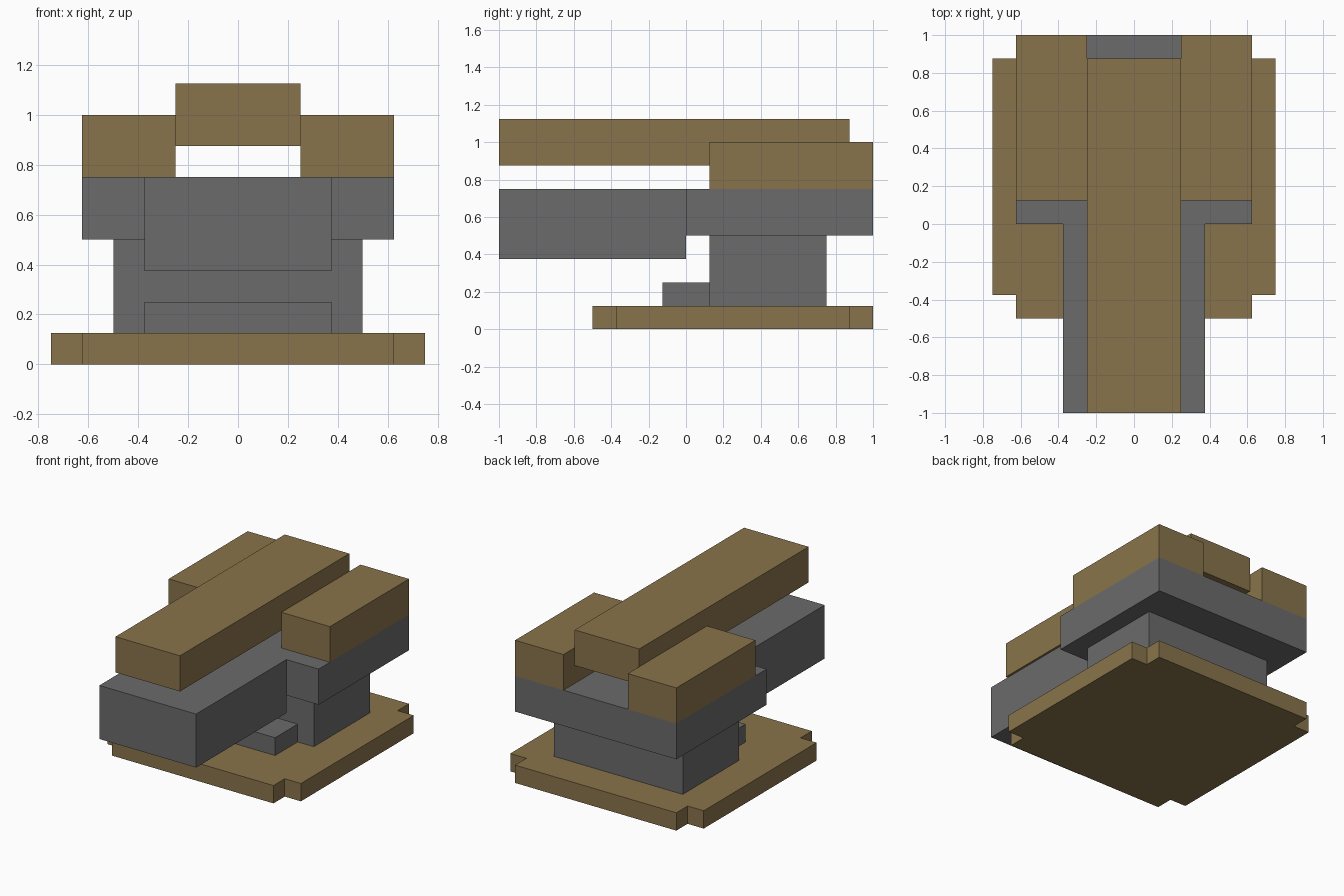
import bpy
import bmesh

if "Cube" in bpy.data.objects:
    bpy.data.objects.remove(bpy.data.objects["Cube"])


def material(name, color):
    m = bpy.data.materials.new(name)
    m.diffuse_color = (*color, 1.0)
    m.use_nodes = True
    m.node_tree.nodes["Principled BSDF"].inputs["Base Color"].default_value = m.diffuse_color
    return m


BRASS = material("dull_brass", (0.25, 0.175, 0.07))
GREY = material("steel_grey", (0.147, 0.147, 0.147))


def prism(name, outline, z0, z1, mat):
    """Extrude a counter-clockwise xy outline from z0 to z1."""
    bm = bmesh.new()
    face = bm.faces.new([bm.verts.new((x, y, z0)) for x, y in outline])
    ext = bmesh.ops.extrude_face_region(bm, geom=[face])
    verts = [v for v in ext["geom"] if isinstance(v, bmesh.types.BMVert)]
    bmesh.ops.translate(bm, verts=verts, vec=(0, 0, z1 - z0))
    bmesh.ops.recalc_face_normals(bm, faces=bm.faces)
    mesh = bpy.data.meshes.new(name)
    bm.to_mesh(mesh)
    bm.free()
    mesh.materials.append(mat)
    obj = bpy.data.objects.new(name, mesh)
    bpy.context.collection.objects.link(obj)
    return obj


def box(name, x, y, z, mat):
    outline = [(x[0], y[0]), (x[1], y[0]), (x[1], y[1]), (x[0], y[1])]
    return prism(name, outline, z[0], z[1], mat)


# Base plate with notched corners
right = [(0.625, -0.5), (0.625, -0.375), (0.75, -0.375),
         (0.75, 0.875), (0.625, 0.875), (0.625, 1.0)]
left = [(-x, y) for x, y in reversed(right)]
prism("base_plate", right + left, 0, 0.125, BRASS)

# Pedestal with a low front step
box("pedestal", (-0.5, 0.5), (0.125, 0.75), (0.125, 0.5), GREY)
box("front_step", (-0.375, 0.375), (-0.125, 0.125), (0.125, 0.25), GREY)

# Wide rear body and the deeper block reaching forward
box("rear_body", (-0.625, 0.625), (0, 1), (0.5, 0.75), GREY)
box("front_block", (-0.375, 0.375), (-1, 0), (0.375, 0.75), GREY)

# Side blocks holding the raised top bar
for side, x in (("left", (-0.625, -0.25)), ("right", (0.25, 0.625))):
    box(side + "_side_block", x, (0.125, 1), (0.75, 1), BRASS)
box("top_bar", (-0.25, 0.25), (-1, 0.875), (0.875, 1.125), BRASS)
